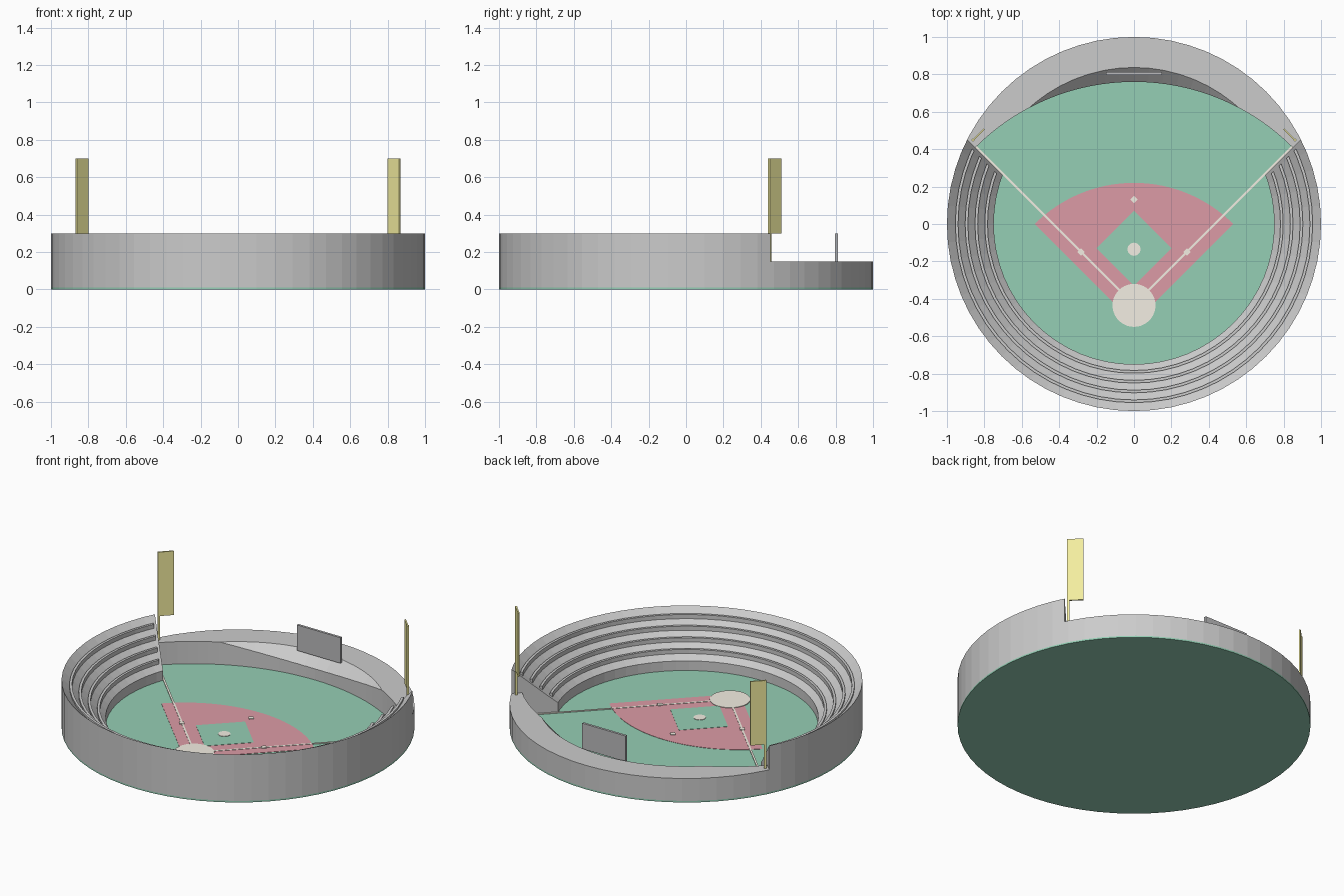
import bpy, bmesh, math

if "Cube" in bpy.data.objects:
    bpy.data.objects.remove(bpy.data.objects["Cube"])

HOME = -0.44      # y of home plate
SEG = 64


def material(name, rgb):
    m = bpy.data.materials.new(name)
    m.diffuse_color = (*rgb, 1)
    m.use_nodes = True
    m.node_tree.nodes["Principled BSDF"].inputs["Base Color"].default_value = m.diffuse_color
    return m


GREEN = material("grass_green", (0.30, 0.62, 0.46))
RED = material("clay_red", (0.72, 0.33, 0.38))
SAND = material("sand", (0.90, 0.86, 0.77))
YELLOW = material("pole_yellow", (0.90, 0.85, 0.35))
DARK = material("dark_grey", (0.50, 0.50, 0.51))


def finish(name, bm, mat):
    bmesh.ops.recalc_face_normals(bm, faces=bm.faces[:])
    me = bpy.data.meshes.new(name)
    bm.to_mesh(me)
    bm.free()
    ob = bpy.data.objects.new(name, me)
    bpy.context.collection.objects.link(ob)
    if mat:
        me.materials.append(mat)
    return ob


def prism(name, pts, z0, z1, mat=None):
    bm = bmesh.new()
    low = [bm.verts.new((x, y, z0)) for x, y in pts]
    top = [bm.verts.new((x, y, z1)) for x, y in pts]
    bm.faces.new(low)
    bm.faces.new(top)
    n = len(pts)
    for i in range(n):
        j = (i + 1) % n
        bm.faces.new((low[i], low[j], top[j], top[i]))
    return finish(name, bm, mat)


def lathe(name, profile, mat=None):
    bm = bmesh.new()
    rings = []
    for i in range(SEG):
        a = math.tau * i / SEG
        rings.append([bm.verts.new((r * math.cos(a), r * math.sin(a), z)) for r, z in profile])
    n = len(profile)
    for i in range(SEG):
        a, b = rings[i], rings[(i + 1) % SEG]
        for k in range(n):
            m = (k + 1) % n
            bm.faces.new((a[k], b[k], b[m], a[m]))
    return finish(name, bm, mat)


def arc(cy, r, a0, a1, n):
    return [(r * math.cos(math.radians(a0 + (a1 - a0) * i / n)),
             cy + r * math.sin(math.radians(a0 + (a1 - a0) * i / n))) for i in range(n + 1)]


def circle(cy, r, n):
    return arc(cy, r, 0, 360, n)[:-1]


def diamond(x, y, r):
    return [(x + r, y), (x, y + r), (x - r, y), (x, y - r)]


def boolean(ob, cutter, operation):
    mod = ob.modifiers.new("cut", 'BOOLEAN')
    mod.operation = operation
    mod.solver = 'EXACT'
    mod.object = cutter
    bpy.context.view_layer.objects.active = ob
    bpy.ops.object.modifier_apply(modifier=mod.name)


def wedge(apex):
    ob = prism("wedge_cutter", [(0, apex), (2, apex + 2), (-2, apex + 2)], -1, 2)
    ob.hide_render = True
    return ob


def cone(r):
    return 0.07 + 0.92 * (r - 0.75)


# Cutters for fair territory and the outfield arc
fair = wedge(HOME)
fair_wide = wedge(HOME - 0.025)
outfield = prism("outfield_cutter", circle(HOME, 1.2, 128), -1, 2)
outfield.hide_render = True

# Playing field
prism("field", circle(0, 1, SEG), 0, 0.01, GREEN)
prism("infield_dirt", [(0, -0.53)] + arc(-0.53, 0.75, 45, 135, 32), 0.009, 0.012, RED)
prism("infield_grass", diamond(0, -0.13, 0.2), 0.009, 0.0135, GREEN)
prism("home_circle", circle(HOME + 0.005, 0.115, 40), 0.009, 0.015, SAND)
prism("pitcher_mound", circle(-0.135, 0.035, 24), 0.009, 0.016, SAND)
prism("second_base", diamond(0, 0.13, 0.02), 0.009, 0.016, SAND)

# Sloped stands behind the foul lines
stands = lathe("stands", [(0.75, 0.01), (0.75, 0.07), (1, 0.30), (1, 0.01)])
boolean(stands, fair, 'DIFFERENCE')

# Seat rows standing on the slope
for k in range(4):
    r = 0.783 + 0.0525 * k
    w = 0.015
    top = cone(r + w) + 0.012
    row = lathe(f"seat_row_{k + 1}", [(r, cone(r) - 0.01), (r, top), (r + w, top), (r + w, cone(r) - 0.01)])
    boolean(row, fair_wide, 'DIFFERENCE')

# Low outfield wall with sloped inner face
wall = lathe("outfield_wall", [(0.75, 0.01), (0.75, 0.07), (0.837, 0.15), (1, 0.15), (1, 0.01)])
boolean(wall, outfield, 'DIFFERENCE')
boolean(wall, fair, 'INTERSECT')

# Scoreboard
prism("scoreboard", [(-0.15, 0.797), (0.15, 0.797), (0.15, 0.812), (-0.15, 0.812)], 0.14, 0.30, DARK)

# Mirrored foul lines, bases and foul poles
for side, s in (("left", -1), ("right", 1)):
    def flip(pts):
        return [(s * x, y) for x, y in pts]
    prism(f"{side}_foul_line", flip([(0.06, HOME + 0.06), (0.849, HOME + 0.849),
                                     (0.841, HOME + 0.857), (0.052, HOME + 0.068)]), 0.009, 0.014, SAND)
    prism(f"{side}_base", flip(diamond(0.284, -0.15, 0.02)), 0.009, 0.016, SAND)
    prism(f"{side}_foul_pole", flip(diamond(0.861, 0.448, 0.009)), 0.14, 0.70, YELLOW)
    prism(f"{side}_pole_screen", flip([(0.859, 0.444), (0.865, 0.450),
                                       (0.804, 0.511), (0.798, 0.505)]), 0.30, 0.70, YELLOW)

# Remove the cutters
for ob in (fair, fair_wide, outfield):
    bpy.data.objects.remove(ob, do_unlink=True)
